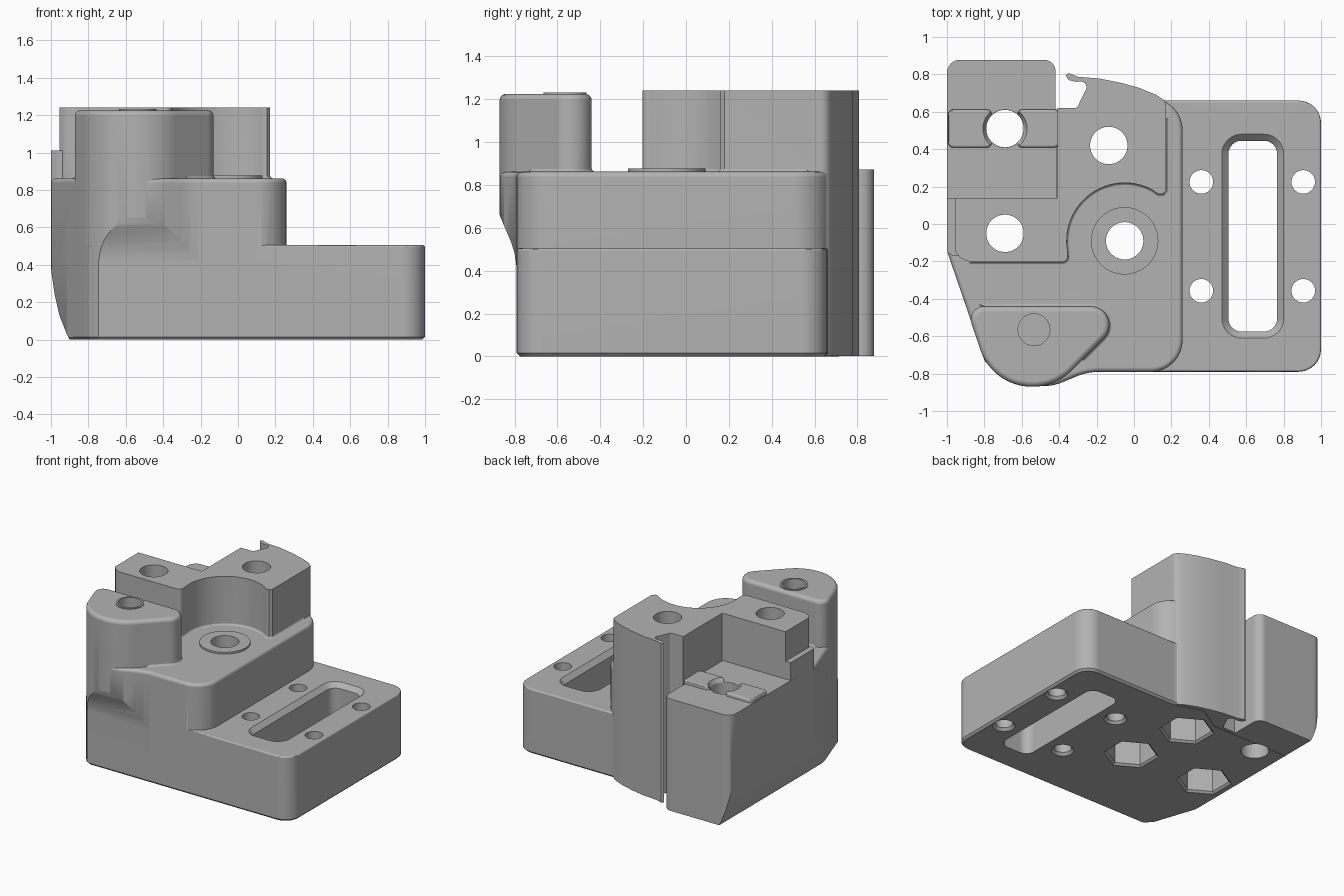
import bpy, bmesh, math
from mathutils import Vector

if "Cube" in bpy.data.objects:
    bpy.data.objects.remove(bpy.data.objects["Cube"], do_unlink=True)

grey = bpy.data.materials.new("plain grey")
grey.use_nodes = True
grey.diffuse_color = (0.45, 0.45, 0.45, 1)
grey.node_tree.nodes["Principled BSDF"].inputs["Base Color"].default_value = grey.diffuse_color


def rounded(corners, steps=8):
    """Outline from (x, y[, radius]) corners, with each radius turned into an arc."""
    out = []
    for i, c in enumerate(corners):
        p = Vector(c[:2])
        if len(c) < 3:
            out.append(p)
            continue
        a = (Vector(corners[i - 1][:2]) - p).normalized()
        b = (Vector(corners[(i + 1) % len(corners)][:2]) - p).normalized()
        half = a.angle(b) / 2
        mid = p + (a + b).normalized() * c[2] / math.sin(half)
        start = p + a * c[2] / math.tan(half) - mid
        end = p + b * c[2] / math.tan(half) - mid
        turn = start.angle_signed(end)
        t0 = math.atan2(start.y, start.x)
        for k in range(steps + 1):
            t = t0 - turn * k / steps
            out.append(mid + c[2] * Vector((math.cos(t), math.sin(t))))
    return out


def circle(x, y, r, n=48, turn=0.0):
    return [Vector((x + r * math.cos(turn + math.tau * k / n),
                    y + r * math.sin(turn + math.tau * k / n))) for k in range(n)]


def rect(x0, x1, y0, y1, r):
    return rounded([(x0, y0, r), (x1, y0, r), (x1, y1, r), (x0, y1, r)])


def inset(outline, d):
    """Move a counter-clockwise outline inwards by d (outwards if negative)."""
    out = []
    for i, p in enumerate(outline):
        e1 = (p - outline[i - 1]).normalized()
        e2 = (outline[(i + 1) % len(outline)] - p).normalized()
        n1, n2 = Vector((-e1.y, e1.x)), Vector((-e2.y, e2.x))
        out.append(p + (n1 + n2) * d / max(1 + n1.dot(n2), 0.3))
    return out


def rim(z, r, steps=5):
    """Levels of a rounded upper rim."""
    angles = [math.pi / 2 * k / steps for k in range(steps + 1)]
    return [(z - r + r * math.sin(t), r - r * math.cos(t)) for t in angles]


def fillet(z, r, steps=5):
    """Levels of a hollow fillet where a wall meets a floor at z."""
    angles = [math.pi / 2 * k / steps for k in range(steps + 1)]
    return [(z - 0.1, -r)] + [(z + r - r * math.cos(t), 0.002 - r + r * math.sin(t))
                              for t in angles]


def prism(name, outline, levels, axes="xyz"):
    """Loft an outline through (height, inset) levels."""
    def place(p, z):
        return {"xyz": (p[0], p[1], z), "yzx": (z, p[0], p[1]), "xzy": (p[0], z, p[1])}[axes]
    pts = [Vector(p) for p in outline]
    pts = [p for i, p in enumerate(pts) if (p - pts[i - 1]).length > 0.0005]
    n = len(pts)
    bm = bmesh.new()
    rings = [[bm.verts.new(place(p, z)) for p in inset(pts, d)] for z, d in levels]
    bm.faces.new(rings[0][::-1])
    bm.faces.new(rings[-1])
    for low, high in zip(rings, rings[1:]):
        for i in range(n):
            j = (i + 1) % n
            bm.faces.new((low[i], low[j], high[j], high[i]))
    bmesh.ops.recalc_face_normals(bm, faces=bm.faces)
    mesh = bpy.data.meshes.new(name)
    bm.to_mesh(mesh)
    bm.free()
    mesh.materials.append(grey)
    ob = bpy.data.objects.new(name, mesh)
    bpy.context.collection.objects.link(ob)
    return ob


def block(name, outline, z0, z1):
    return prism(name, outline, [(z0, 0), (z1, 0)])


def combine(target, other, operation):
    mod = target.modifiers.new(operation.lower(), 'BOOLEAN')
    mod.operation = operation
    mod.solver = 'EXACT'
    mod.object = other
    bpy.context.view_layer.objects.active = target
    bpy.ops.object.modifier_apply(modifier=mod.name)
    bpy.data.objects.remove(other, do_unlink=True)


# Base plate with the slotted flange
body = prism("bracket_body", rounded([
    (-0.997, 0.61), (-0.997, -0.15), (-0.8, -0.73, 0.05), (-0.74, -0.79, 0.05),
    (1, -0.79, 0.12), (1, 0.66, 0.12), (0.17, 0.66, 0.08), (0.08, 0.69),
    (-0.05, 0.73), (-0.25, 0.61)]), [(0, 0.015), (0.015, 0)] + rim(0.505, 0.012, 3))

parts = []
# Raised middle deck
parts.append(prism("middle_deck", rounded([
    (-0.998, 0.612), (-0.998, -0.15, 0.1), (-0.752, -0.866, 0.29), (-0.43, -0.866, 0.25),
    (-0.25, -0.791, 0.3), (0.26, -0.791, 0.17), (0.26, 0.655, 0.17), (0.1, 0.672),
    (-0.05, 0.73), (-0.25, 0.612)]), [(0.02, 0)] + rim(0.862, 0.025)))

# Rear block with a low shelf
parts.append(block("rear_block", rounded([
    (-1, 0.05), (-0.415, 0.05), (-0.415, 0.6), (-0.42, 0.62), (-0.42, 0.878, 0.06),
    (-1, 0.878, 0.07)]), 0.001, 0.872))

# Tall wall with a round relief, curved back and hooked end
relief = [(-0.05 + 0.31 * math.cos(math.radians(a)), -0.09 + 0.31 * math.sin(math.radians(a)))
          for a in range(188, 56, -6)]
front_edge = [(-0.352, -0.203, 0.03)] + relief + [(0.13, 0.16), (0.155, 0.16), (0.172, 0.18)]
parts.append(block("tall_wall", rounded(
    [(-0.955, 0.14), (-0.955, -0.15), (-0.93, -0.18), (-0.88, -0.203)] + front_edge
    + [(0.172, 0.655, 0.05),
       (0.12, 0.69), (0.03, 0.727), (-0.07, 0.755), (-0.18, 0.777), (-0.3, 0.787),
       (-0.35, 0.807), (-0.366, 0.795), (-0.35, 0.77), (-0.31, 0.76),
       (-0.235, 0.765, 0.03), (-0.305, 0.62, 0.02), (-0.41, 0.62), (-0.41, 0.14)]),
    0.002, 1.24))
parts.append(prism("wall_fillet", rounded(
    [(-0.87, 0.1), (-0.87, -0.203)] + front_edge + [(0.172, 0.56), (-0.2, 0.5), (-0.3, 0.1)]),
    fillet(0.86, 0.025)))

# Side step beside the tall wall
parts.append(block("side_step", [
    (-0.999, 0.14), (-0.999, -0.15), (-0.97, -0.17), (-0.9, -0.17), (-0.9, 0.14)], 0.3, 1.01))

# Front post
parts.append(prism("front_post", rounded([
    (-0.9, -0.44, 0.07), (-0.755, -0.87, 0.29), (-0.42, -0.87, 0.29), (0.01, -0.44, 0.1)], 16),
    [(0.02, 0)] + rim(1.225, 0.03)))
parts.append(prism("post_fillet", rounded([
    (-0.8, -0.44), (-0.6, -0.6), (-0.27, -0.72), (0.01, -0.44, 0.1)]), fillet(0.86, 0.025)))
parts.append(block("post_ring", circle(-0.535, -0.565, 0.1), 1.1, 1.232))

# Boss around the central hole, and two raised pads beside the rear hole
parts.append(block("centre_boss", circle(-0.05, -0.09, 0.18, 64), 0.7, 0.876))
for x0, x1 in ((-0.995, -0.76), (-0.625, -0.4)):
    parts.append(prism("pad", rect(x0, x1, 0.408, 0.613, 0.03), [(0.8, 0)] + rim(0.9, 0.014, 3)))
for part in parts:
    combine(body, part, 'UNION')

cuts = []
# Curved undercuts along the front and the side
cuts.append(prism("front_undercut", [
    (-1.1, 0.69), (-1.1, -0.1), (-0.7915, -0.1), (-0.7915, 0.42), (-0.8, 0.48),
    (-0.815, 0.53), (-0.845, 0.6), (-0.866, 0.65), (-0.88, 0.69)],
    [(-1.2, 0), (0.2, 0)], axes="yzx"))
cuts.append(prism("side_undercut", [
    (-1.2, 0.42), (-1.2, -0.1), (-0.88, -0.1), (-0.9, 0), (-0.92, 0.04), (-0.955, 0.13),
    (-0.98, 0.24), (-0.995, 0.34), (-1.003, 0.42)], [(-1.2, 0), (1.2, 0)], axes="xzy"))

# Through holes, with hexagonal nut pockets underneath
for x, y in ((-0.69, -0.05), (-0.135, 0.42), (-0.05, -0.09)):
    cuts.append(block("bolt_hole", circle(x, y, 0.1), -0.1, 1.5))
    cuts.append(prism("nut_pocket", circle(x, y, 0.18, 6, math.pi / 6),
                      [(-0.02, -0.035), (0.015, 0), (0.28, 0)]))
cuts.append(prism("rear_hole", circle(-0.69, 0.51, 0.1),
                  [(-0.1, 0), (0.87, 0), (0.92, -0.03)]))
cuts.append(block("post_hole", circle(-0.535, -0.565, 0.085), 0.85, 1.5))

# Flange slot and its four screw holes
cuts.append(prism("slot", rect(0.505, 0.765, -0.575, 0.445, 0.07),
                  [(-0.1, 0), (0.47, 0), (0.515, -0.045)]))
for x in (0.36, 0.905):
    for y in (-0.357, 0.225):
        cuts.append(prism("screw_hole", circle(x, y, 0.063, 32),
                          [(-0.01, -0.027), (0.02, 0), (0.8, 0)]))
for cut in cuts:
    combine(body, cut, 'DIFFERENCE')

# Smooth curved walls, keep the machined edges crisp and the flats flat
bpy.ops.object.select_all(action='DESELECT')
body.select_set(True)
bpy.context.view_layer.objects.active = body
bpy.ops.object.shade_smooth_by_angle(angle=math.radians(30))
weighted = body.modifiers.new("flat_faces", 'WEIGHTED_NORMAL')
weighted.keep_sharp = True
